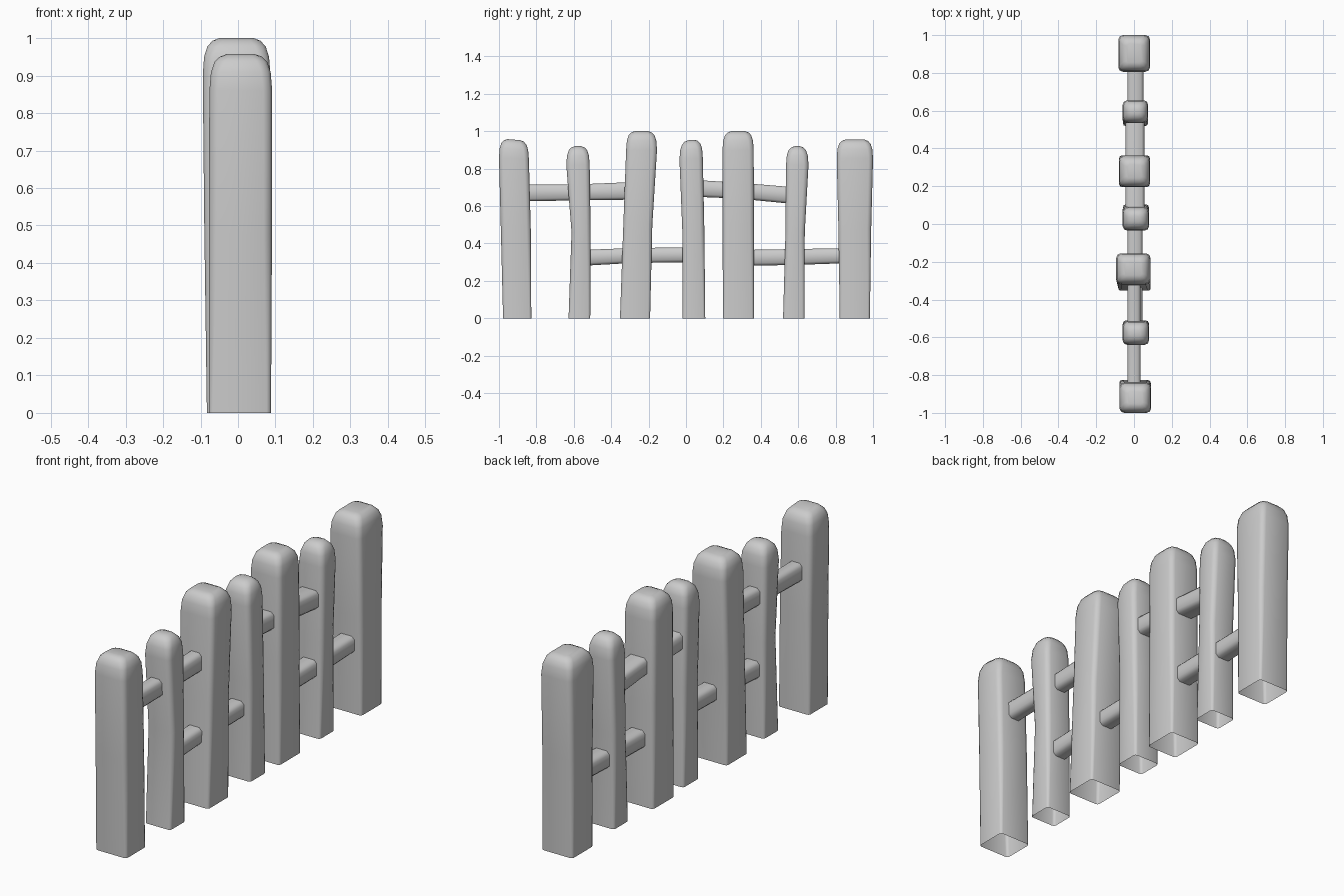
import bpy
import bmesh
import math
from mathutils import Vector

if "Cube" in bpy.data.objects:
    bpy.data.objects.remove(bpy.data.objects["Cube"], do_unlink=True)

grey = bpy.data.materials.new("weathered_grey")
grey.use_nodes = True
colour = (0.6, 0.6, 0.6, 1)
grey.diffuse_color = colour
grey.node_tree.nodes["Principled BSDF"].inputs["Base Color"].default_value = colour


def rounded_rect(u0, u1, v0, v1, radius, steps=2):
    """Outline of a rectangle with rounded corners, counter-clockwise."""
    points = []
    corners = [(u1, v1, -1, -1), (u0, v1, 1, -1), (u0, v0, 1, 1), (u1, v0, -1, 1)]
    for i, (u, v, su, sv) in enumerate(corners):
        for k in range(steps + 1):
            a = math.pi / 2 * (i + k / steps)
            points.append((u + su * radius + radius * math.cos(a),
                           v + sv * radius + radius * math.sin(a)))
    return points


def loft(name, rings, cap_last):
    """Skin a list of equal-length rings, smooth shaded."""
    bm = bmesh.new()
    loops = [[bm.verts.new(p) for p in ring] for ring in rings]
    n = len(loops[0])
    for a, b in zip(loops, loops[1:]):
        for i in range(n):
            j = (i + 1) % n
            bm.faces.new((a[i], a[j], b[j], b[i]))
    if cap_last:
        bm.faces.new(loops[-1])
    mesh = bpy.data.meshes.new(name)
    bm.to_mesh(mesh)
    bm.free()
    mesh.materials.append(grey)
    obj = bpy.data.objects.new(name, mesh)
    bpy.context.collection.objects.link(obj)
    bpy.ops.object.select_all(action="DESELECT")
    obj.select_set(True)
    bpy.context.view_layer.objects.active = obj
    bpy.ops.object.shade_smooth_by_angle(angle=math.radians(50))
    return obj


def post(name, height, x_range, bottom, middle, top, lean=0.0, slope=0.0):
    """Hand-cut post: open base, slight bend, worn rounded top."""
    half = height / 2
    # height, widths in y, inset, corner radius
    sections = [(0, bottom, 0.002, 0.012), (half, middle, 0, 0.022),
                (height - 0.1, top, 0, 0.024), (height - 0.05, top, 0.004, 0.026),
                (height - 0.022, top, 0.013, 0.028), (height - 0.007, top, 0.027, 0.026),
                (height, top, 0.045, 0.012)]
    rings = []
    for z, (y0, y1), inset, radius in sections:
        dx = lean * z / height
        tilt = slope * max(0, z - half) / half
        outline = rounded_rect(x_range[0] + dx + inset, x_range[1] + inset * -1 + dx / 3,
                               y0 + inset, y1 - inset, radius)
        mid = (y0 + y1) / 2
        rings.append([Vector((x, y, z + tilt * (y - mid))) for x, y in outline])
    return loft(name, rings, True)


def rail(name, x_range, stations):
    """Chamfered bar running along y; stations are (y, z low, z high)."""
    rings = []
    for y, z0, z1 in stations:
        outline = rounded_rect(x_range[0], x_range[1], z0, z1, 0.014, 1)
        rings.append([Vector((x, y, z)) for x, z in reversed(outline)])
    return loft(name, rings, True)


# Seven posts from front to back
post("front_end_post", 0.955, (-0.08, 0.09), (-0.98, -0.825), (-0.99, -0.83), (-1.0, -0.84), 0.004, -0.08)
post("front_thin_post", 0.92, (-0.06, 0.08), (-0.63, -0.51), (-0.612, -0.51), (-0.64, -0.515))
post("front_wide_post", 1.0, (-0.085, 0.09), (-0.355, -0.19), (-0.335, -0.18), (-0.32, -0.155), -0.01)
post("middle_thin_post", 0.953, (-0.06, 0.08), (-0.02, 0.105), (-0.02, 0.098), (-0.035, 0.09), 0, 0.08)
post("back_wide_post", 1.0, (-0.08, 0.085), (0.195, 0.365), (0.196, 0.363), (0.195, 0.362))
post("back_thin_post", 0.92, (-0.06, 0.075), (0.517, 0.635), (0.532, 0.635), (0.535, 0.655))
post("back_end_post", 0.955, (-0.083, 0.085), (0.82, 0.985), (0.815, 0.99), (0.806, 1.0))

# Four rails, staggered high and low
rail("front_upper_rail", (-0.035, 0.035), [(-0.88, 0.625, 0.715), (-0.6, 0.63, 0.715), (-0.24, 0.635, 0.73)])
rail("front_lower_rail", (-0.035, 0.045), [(-0.56, 0.28, 0.365), (-0.3, 0.295, 0.375), (0.03, 0.3, 0.38)])
rail("back_upper_rail", (-0.045, 0.055), [(0.04, 0.65, 0.74), (0.28, 0.64, 0.725), (0.585, 0.61, 0.7)])
rail("back_lower_rail", (-0.035, 0.05), [(0.29, 0.28, 0.365), (0.58, 0.285, 0.37), (0.87, 0.295, 0.375)])
